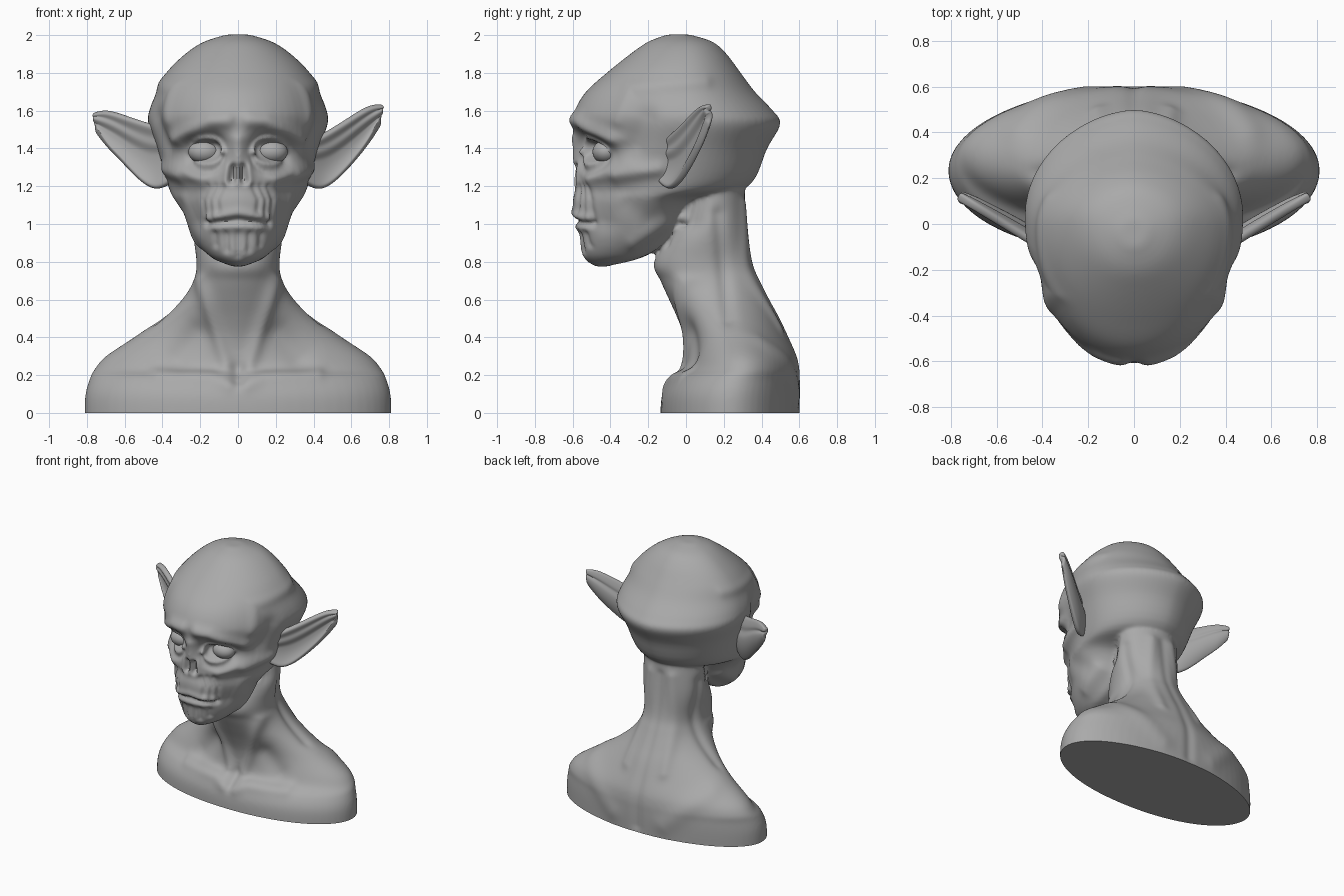
import bpy, bmesh, math
from mathutils import Vector

cube = bpy.data.objects.get("Cube")
if cube:
    bpy.data.objects.remove(cube, do_unlink=True)

GREY = (0.4, 0.4, 0.4, 1)
clay = bpy.data.materials.new("grey clay")
clay.use_nodes = True
clay.diffuse_color = GREY
clay.node_tree.nodes["Principled BSDF"].inputs["Base Color"].default_value = GREY


def add_object(name, bm):
    bmesh.ops.recalc_face_normals(bm, faces=bm.faces)
    mesh = bpy.data.meshes.new(name)
    bm.to_mesh(mesh)
    bm.free()
    mesh.materials.append(clay)
    obj = bpy.data.objects.new(name, mesh)
    bpy.context.collection.objects.link(obj)
    bpy.ops.object.select_all(action='DESELECT')
    obj.select_set(True)
    bpy.context.view_layer.objects.active = obj
    return obj


def refine(rows, steps=5):
    """Smooth curve through the rows of section sizes."""
    out = []
    for i in range(len(rows) - 1):
        a, b, c, d = (rows[max(0, min(len(rows) - 1, i + k))] for k in (-1, 0, 1, 2))
        for s in range(steps):
            t = s / steps
            out.append([q + t / 2 * (r - p + t * (2*p - 5*q + 4*r - e + t * (3*(q - r) + e - p)))
                        for p, q, r, e in zip(a, b, c, d)])
    return out + [rows[-1]]


def loft(bm, rows, widest, taper, back_taper, sides=64):
    """Stack of sections: height, half width, front, back."""
    rings = []
    for z, w, front, back in refine(rows):
        mid = front + (back - front) * widest
        ring = []
        for i in range(sides):
            a = math.tau * i / sides
            c, s = math.cos(a), math.sin(a)
            power = taper(z) + (back_taper if s > 0 else 0)
            x = math.copysign(w * abs(c) ** power, c)
            y = mid + s * (back - mid if s > 0 else mid - front)
            ring.append(bm.verts.new((x, y, z)))
        rings.append(ring)
    for lo, hi in zip(rings, rings[1:]):
        for i in range(sides):
            j = (i + 1) % sides
            bm.faces.new((lo[i], lo[j], hi[j], hi[i]))
    bm.faces.new(rings[0])
    bm.faces.new(rings[-1])


# Head and neck with shoulders, fused into one skin
HEAD = [
    (.775, .03, -.48, -.4), (.83, .15, -.55, -.2), (.95, .25, -.565, -.05),
    (1.12, .335, -.58, .06), (1.2, .37, -.575, .33), (1.4, .43, -.58, .43),
    (1.53, .475, -.6, .5), (1.6, .47, -.59, .46), (1.7, .43, -.53, .365),
    (1.8, .38, -.42, .29), (1.9, .28, -.295, .215), (1.965, .18, -.2, .14),
    (2.003, .06, -.1, .02)]
TORSO = [
    (-.1, .81, -.135, .6), (.08, .81, -.13, .605), (.18, .785, -.085, .605),
    (.23, .76, -.02, .603), (.3, .7, 0, .59), (.4, .55, -.01, .55),
    (.5, .41, -.045, .505), (.6, .3, -.09, .45), (.7, .235, -.135, .4),
    (.8, .22, -.17, .36), (1, .24, -.08, .33), (1.3, .22, 0, .3)]
bm = bmesh.new()
loft(bm, HEAD, .58, lambda z: 1, .15)
loft(bm, TORSO, .5, lambda z: .95 + .4 * math.exp(-((z - .43) / .16) ** 2), .12)
bust = add_object("head_and_shoulders", bm)
mod = bust.modifiers.new("fuse", 'REMESH')
mod.mode = 'VOXEL'
mod.voxel_size = .0105
bpy.ops.object.modifier_apply(modifier="fuse")
mod = bust.modifiers.new("soften", 'SMOOTH')
mod.iterations = 10
bpy.ops.object.modifier_apply(modifier="soften")

bm = bmesh.new()
bm.from_mesh(bust.data)
bm.normal_update()
start = [(v, v.co.copy(), v.normal.copy()) for v in bm.verts]
FINE, THIN, MEDIUM, BROAD = .015, .024, .038, .07


def path_distance(p, path):
    best = 9
    for a, b in zip(path, path[1:]):
        d = b - a
        t = max(0, min(1, (p - a).dot(d) / d.length_squared))
        best = min(best, (p - a - d * t).length)
    return best


def sculpt(view, radius, height, *points):
    """Raise or sink the skin along a path, alike on left and right."""
    path = [Vector(p) for p in points]
    low = min(p.y for p in path) - 2 * radius
    high = max(p.y for p in path) + 2 * radius
    for v, co, n in start:
        if low < co.z < high:
            facing = {'front': -n.y, 'back': n.y, 'side': abs(n.x)}[view]
            across = co.y if view == 'side' else abs(co.x)
            d = path_distance(Vector((across, co.z)), path)
            if facing > 0 and d < 2 * radius:
                v.co += n * (height * min(1, 2 * facing) * math.exp(-(d / radius) ** 2))


def arc(x, z, width, height):
    return [(x - width * math.cos(math.pi * i / 8), z + height * math.sin(math.pi * i / 8))
            for i in range(9)]


# Eye sockets, brow and lids
EYE_X, EYE_Z = .178, 1.382
sculpt('front', BROAD, -.08, (.14, 1.4), (.23, 1.385))
sculpt('front', MEDIUM, .025, (.06, 1.55), (.15, 1.54), (.32, 1.45))
sculpt('front', FINE, .026, *arc(EYE_X, EYE_Z, .09, .066))
sculpt('front', FINE, .022, *arc(EYE_X, EYE_Z, .09, -.064))
sculpt('front', FINE, -.012, *arc(EYE_X, EYE_Z - .03, .1, -.08))

# Nose bridge and open nostrils
sculpt('front', MEDIUM, .022, (0, 1.44), (0, 1.24))
sculpt('front', THIN, .014, (.05, 1.3), (.06, 1.22))
sculpt('front', FINE, -.06, (.026, 1.3), (.032, 1.23))

# Cheekbones and hollow cheeks
sculpt('front', MEDIUM, .022, (.19, 1.24), (.35, 1.3))
sculpt('front', BROAD, -.025, (.26, 1.13), (.23, 1.02))

# Muzzle with folds, lips and chin grooves
sculpt('front', .1, .02, (0, 1.1), (.08, 1.08))
for fold in range(3):
    x = .08 + .04 * fold
    sculpt('front', FINE, -.014, (x, 1.2), (x + .03, 1.13), (x + .02, 1.07 - .03 * fold))
sculpt('front', THIN, .016, (0, 1.06), (.16, 1.03))
sculpt('front', FINE, -.024, (0, 1.022), (.17, 1))
sculpt('front', THIN, .012, (0, .985), (.12, .985))
for groove in range(3):
    x = .06 * groove
    sculpt('front', FINE, -.012, (x, .95), (x, .83 + x / 2))

# Temples, skull ridge, cheek arch and jaw
sculpt('side', BROAD, -.025, (-.27, 1.42), (-.22, 1.56))
sculpt('side', MEDIUM, .01, (-.36, 1.55), (-.3, 1.72), (.1, 1.75))
sculpt('side', MEDIUM, .018, (-.36, 1.25), (-.15, 1.29))
sculpt('side', BROAD, -.015, (-.3, 1.1), (-.2, 1.02))
sculpt('side', MEDIUM, .012, (-.28, .9), (-.12, 1))

# Throat cords, collarbones and breastbone notch
sculpt('front', MEDIUM, .02, (.2, .7), (.06, .25))
sculpt('front', BROAD, -.02, (.22, .42), (.32, .3))
sculpt('front', MEDIUM, .014, (.05, .15), (.14, .19), (.42, .21))
sculpt('front', MEDIUM, -.02, (0, .23), (0, .18))

# Neck cords, spine and shoulder blades
sculpt('side', MEDIUM, -.015, (.17, 1.05), (.22, .5))
sculpt('back', MEDIUM, -.012, (0, 1.1), (0, .05))
sculpt('back', MEDIUM, .012, (.09, 1.1), (.16, .45))
sculpt('back', BROAD, .012, (.22, .1), (.5, .36))
for repeat in range(2):
    bmesh.ops.smooth_vert(bm, verts=bm.verts, factor=.5,
                          use_axis_x=True, use_axis_y=True, use_axis_z=True)

# Flat cut underneath
bmesh.ops.bisect_plane(bm, geom=bm.verts[:] + bm.edges[:] + bm.faces[:],
                       plane_co=(0, 0, 0), plane_no=(0, 0, 1), clear_inner=True)
bmesh.ops.edgeloop_fill(bm, edges=[e for e in bm.edges if e.is_boundary])
bmesh.ops.recalc_face_normals(bm, faces=bm.faces)
bm.to_mesh(bust.data)
bm.free()
bpy.ops.object.shade_smooth_by_angle(angle=math.radians(60))

# Ears: upper and lower edge from root to tip, cupped towards the front
EAR = [(.34, 1.42, .34, 1.23), (.45, 1.475, .43, 1.185), (.55, 1.535, .53, 1.24),
       (.69, 1.62, .67, 1.4), (.77, 1.63, .755, 1.54)]
for name, side, droop in (("left_ear", 1, 0), ("right_ear", -1, .3)):
    bm = bmesh.new()
    rows = []
    for xt, zt, xb, zb in refine(EAR, 3):
        zt += droop * (.62 - xt)
        zb += droop * min(0, .62 - xb)
        row = []
        for i in range(11):
            t = i / 10
            x = xb + (xt - xb) * t
            # Cup of the ear, with a raised inner fold
            cup = .6 * (zt - zb) * t * (1 - t) - (.018 if i == 7 else 0)
            row.append(bm.verts.new((side * x, .62 * (x - .58) + cup, zb + (zt - zb) * t)))
        rows.append(row)
    for a, b in zip(rows, rows[1:]):
        for i in range(10):
            bm.faces.new((a[i], a[i + 1], b[i + 1], b[i]))
    ear = add_object(name, bm)
    thick = ear.modifiers.new("thickness", 'SOLIDIFY')
    thick.thickness = .04
    thick.offset = 0
    ear.modifiers.new("round", 'SUBSURF').levels = 2
    bpy.ops.object.shade_smooth()

# Eyeballs
for name, side in (("left_eye", 1), ("right_eye", -1)):
    bm = bmesh.new()
    bmesh.ops.create_uvsphere(bm, u_segments=32, v_segments=20, radius=1)
    bmesh.ops.scale(bm, vec=(.085, .07, .062), verts=bm.verts)
    bmesh.ops.translate(bm, vec=(side * EYE_X, -.425, EYE_Z), verts=bm.verts)
    add_object(name, bm)
    bpy.ops.object.shade_smooth()
